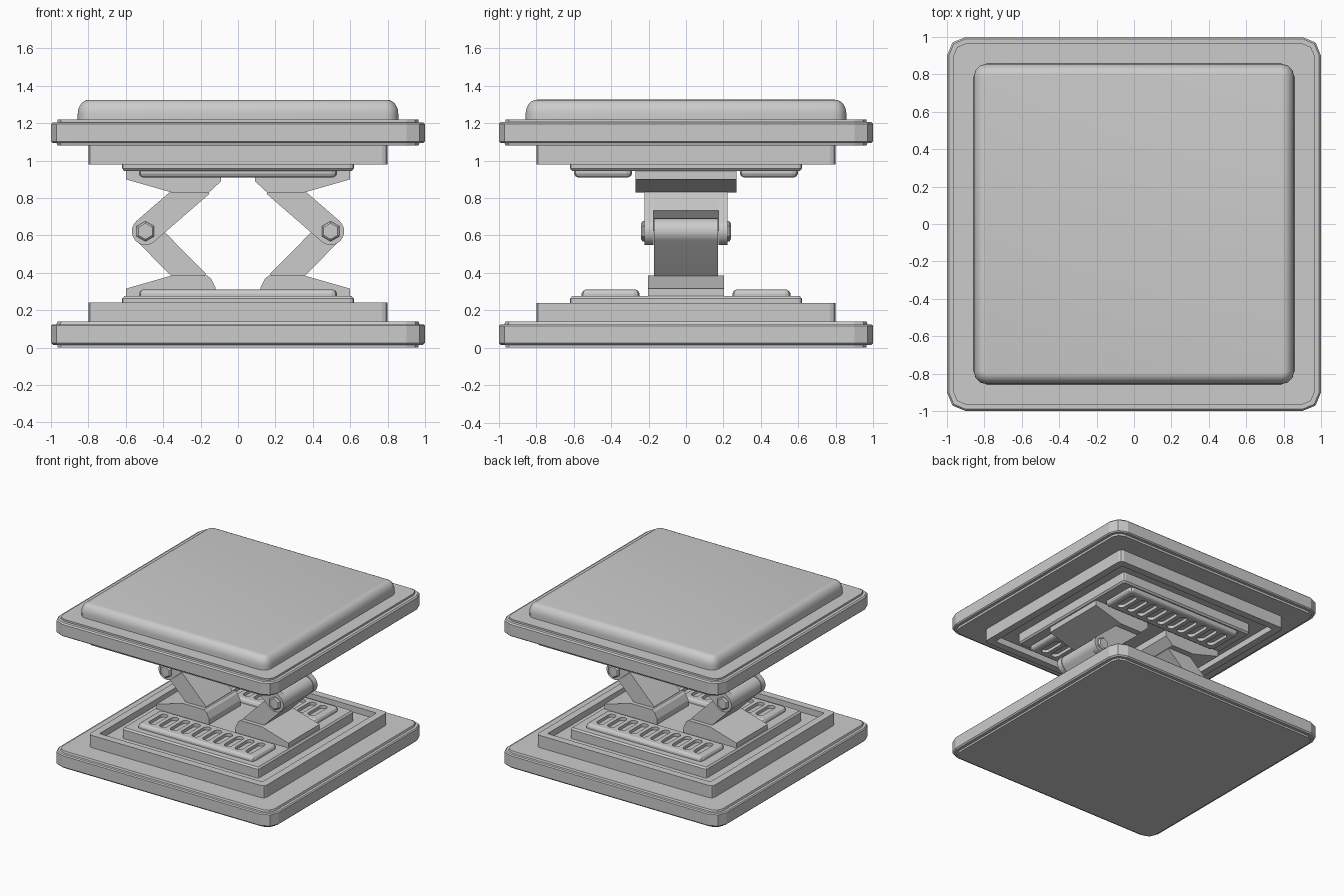
import bpy, bmesh
from math import sin, cos, pi, radians
from mathutils import Vector

cube = bpy.data.objects.get("Cube")
if cube:
    bpy.data.objects.remove(cube, do_unlink=True)

grey = bpy.data.materials.new("plain grey")
grey.use_nodes = True
grey.diffuse_color = (0.6, 0.6, 0.6, 1)
grey.node_tree.nodes["Principled BSDF"].inputs["Base Color"].default_value = (0.6, 0.6, 0.6, 1)

HEIGHT = 1.22  # the upper stack is the lower stack turned over about this height


def finish(name, bm):
    bmesh.ops.recalc_face_normals(bm, faces=bm.faces)
    mesh = bpy.data.meshes.new(name)
    bm.to_mesh(mesh)
    bm.free()
    mesh.materials.append(grey)
    obj = bpy.data.objects.new(name, mesh)
    bpy.context.collection.objects.link(obj)
    return obj


def smooth(obj, angle=30):
    bpy.ops.object.select_all(action="DESELECT")
    obj.select_set(True)
    bpy.context.view_layer.objects.active = obj
    bpy.ops.object.shade_smooth_by_angle(angle=radians(angle))


def outline(hx, hy, r, segs):
    """Rectangle with rounded corners, counter-clockwise."""
    pts = []
    for k, (sx, sy) in enumerate(((1, 1), (-1, 1), (-1, -1), (1, -1))):
        for i in range(segs + 1):
            a = pi / 2 * (k + i / segs)
            pts.append((sx * (hx - r) + r * cos(a), sy * (hy - r) + r * sin(a)))
    return pts


def loft(bm, loops):
    """Skin closed loops of points and cap both ends."""
    rows = [[bm.verts.new(p) for p in loop] for loop in loops]
    n = len(rows[0])
    for a, b in zip(rows, rows[1:]):
        for i in range(n):
            bm.faces.new((a[i], a[(i + 1) % n], b[(i + 1) % n], b[i]))
    bm.faces.new(rows[0])
    bm.faces.new(rows[-1])


def slab(name, hx, hy, r, segs, rings, flip=False, y=0):
    """Stacked rounded rectangles; rings are (inset, height)."""
    bm = bmesh.new()
    loops = []
    for inset, z in rings:
        z = HEIGHT - z if flip else z
        pts = outline(hx - inset, hy - inset, max(r - inset, 0.008), segs)
        loops.append([(px, py + y, z) for px, py in pts])
    loft(bm, loops)
    return finish(name, bm)


def prism(name, pts, half, side, y=0):
    """Side profile extruded in depth, on the left (+1) or right (-1)."""
    bm = bmesh.new()
    loft(bm, [[(side * x, y + d, z) for x, z in pts] for d in (-half, half)])
    return finish(name, bm)


def arm_profile(pivot, end, r, start=None):
    """Bar from a rounded end at the pivot, or square-cut from a start distance."""
    p, e = Vector(pivot), Vector(end)
    u = (e - p).normalized()
    n = Vector((-u.y, u.x))
    if start is None:
        near = [p + r * (cos(a) * n - sin(a) * u) for a in (pi * i / 12 for i in range(13))]
    else:
        near = [p + u * start + n * r, p + u * start - n * r]
    return near + [e - n * r, e + n * r]


# Slotted vent strip
def vent(name, y, flip):
    strip = slab(name, 0.53, 0.155, 0.03, 2,
                 [(0, 0.27), (0, 0.29), (0.007, 0.303), (0.02, 0.31)], flip, y)
    bm = bmesh.new()
    for i in range(10):
        x = (i - 4.5) * 0.098
        pts = outline(0.032, 0.1, 0.031, 4)
        loft(bm, [[(px + x, py + y, HEIGHT - z if flip else z) for px, py in pts]
                  for z in (0.285, 0.33)])
    cutter = finish("slot_cutter", bm)
    cutter.hide_render = True
    mod = strip.modifiers.new("slots", "BOOLEAN")
    mod.object = cutter
    mod.solver = "EXACT"
    bpy.context.view_layer.objects.active = strip
    bpy.ops.object.modifier_apply(modifier=mod.name)
    bpy.data.objects.remove(cutter, do_unlink=True)


# Plates, recessed steps and vents, below and above
for prefix, flip in (("lower", False), ("upper", True)):
    slab(prefix + "_plate", 1, 1, 0.1, 2,
         [(0.035, 0), (0.035, 0.015), (0.01, 0.015), (0, 0.025), (0, 0.117),
          (0.008, 0.125), (0.03, 0.125), (0.035, 0.14)], flip)
    slab(prefix + "_step", 0.8, 0.8, 0.03, 2,
         [(0, 0.135), (0, 0.24), (0.06, 0.24), (0.06, 0.19)], flip)
    slab(prefix + "_mount", 0.62, 0.62, 0.02, 2,
         [(0, 0.185), (0, 0.262), (0.012, 0.275)], flip)
    centre = 0.443 if flip else 0.403
    for where, s in (("front", -1), ("back", 1)):
        vent(f"{prefix}_{where}_vent", s * centre, flip)

# Cushion pad on top
arc = [pi / 2 * i / 6 for i in range(7)]
pad = slab("top_pad", 0.857, 0.857, 0.07, 3,
           [(0, 1.2)] + [(0.06 * (1 - cos(a)), 1.25 + 0.075 * sin(a)) for a in arc])
smooth(pad, 40)

# Folding linkage on each side
PIVOT = (0.495, 0.622)
for word, s in (("left", 1), ("right", -1)):
    prism(word + "_lower_bracket",
          [(0.6, 0.27), (0.6, 0.315), (0.355, 0.385), (0.165, 0.385), (0.145, 0.37),
           (0.12, 0.32), (0.12, 0.27)], 0.203, s)
    prism(word + "_upper_bracket",
          [(0.6, 0.95), (0.6, 0.9), (0.355, 0.83), (0.155, 0.83), (0.09, 0.89),
           (0.09, 0.95)], 0.27, s)
    smooth(prism(word + "_lower_arm", arm_profile(PIVOT, (0.22, 0.345), 0.07), 0.17, s))
    top = (0.2, 0.878)
    prism(word + "_upper_arm", arm_profile(PIVOT, top, 0.072, 0.085), 0.218, s)
    for where, d in (("front", -1), ("back", 1)):
        smooth(prism(f"{word}_{where}_fork", arm_profile(PIVOT, top, 0.073), 0.024, s, d * 0.197))
        # Hexagonal bolt head with a chamfered face
        bm = bmesh.new()
        loops = []
        for r, y in ((0.054, 0.21), (0.054, 0.231), (0.043, 0.24)):
            loops.append([(s * PIVOT[0] + r * sin(k * pi / 3), d * y,
                           PIVOT[1] + r * cos(k * pi / 3)) for k in range(6)])
        loft(bm, loops)
        finish(f"{word}_{where}_bolt", bm)
